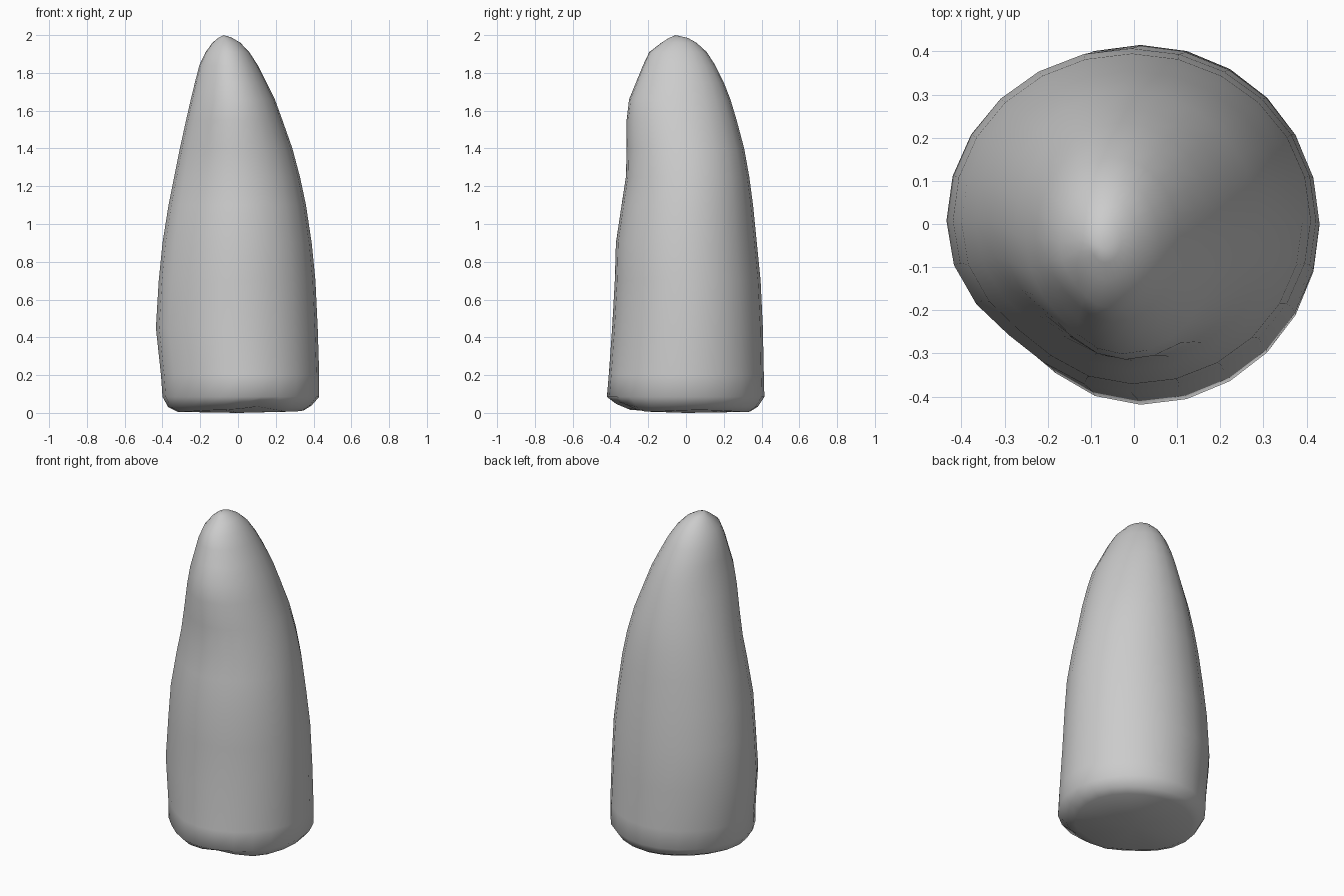
import bpy, bmesh, math

if "Cube" in bpy.data.objects:
    bpy.data.objects.remove(bpy.data.objects["Cube"])

SIDES = 24
# cross-sections: z, x min, x max, y min, y max
RINGS = [
    (0.010, -0.32, 0.35, -0.31, 0.34),
    (0.035, -0.37, 0.39, -0.37, 0.38),
    (0.085, -0.40, 0.43, -0.42, 0.415),
    (0.20, -0.408, 0.43, -0.41, 0.412),
    (0.45, -0.435, 0.422, -0.392, 0.407),
    (0.70, -0.42, 0.41, -0.378, 0.395),
    (0.90, -0.40, 0.39, -0.372, 0.375),
    (1.10, -0.368, 0.36, -0.342, 0.355),
    (1.25, -0.338, 0.328, -0.319, 0.335),
    (1.40, -0.308, 0.288, -0.315, 0.308),
    (1.55, -0.275, 0.235, -0.315, 0.268),
    (1.66, -0.25, 0.195, -0.302, 0.235),
    (1.75, -0.228, 0.15, -0.265, 0.20),
    (1.84, -0.205, 0.105, -0.228, 0.155),
    (1.91, -0.172, 0.06, -0.195, 0.11),
    (1.96, -0.135, 0.012, -0.13, 0.055),
    (1.985, -0.105, -0.03, -0.09, 0.01),
]

bm = bmesh.new()
rings = []
for i, (z, x0, x1, y0, y1) in enumerate(RINGS):
    ring = []
    for k in range(SIDES):
        a = 2 * math.pi * k / SIDES
        # shallow flat on the front left side
        d = math.atan2(math.sin(a - math.radians(229)), math.cos(a - math.radians(229)))
        f = 1 - 0.065 * math.exp(-(d / 0.4) ** 2)
        # slightly chipped rim at the lower front
        dip = 0.025 * math.exp(-((a - math.radians(287)) / 0.3) ** 2) if i < 2 else 0
        wob = 0.005 * math.sin(3 * a + 1) if i < 2 else 0
        ring.append(bm.verts.new(((x0 + x1) / 2 + f * (x1 - x0) / 2 * math.cos(a),
                                  (y0 + y1) / 2 + f * (y1 - y0) / 2 * math.sin(a),
                                  z + dip + wob)))
    rings.append(ring)

# side walls
for r, s in zip(rings, rings[1:]):
    for k in range(SIDES):
        n = (k + 1) % SIDES
        bm.faces.new((r[k], r[n], s[n], s[k]))

# base and rounded tip
base = bm.verts.new((0, 0, 0.0))
tip = bm.verts.new((-0.075, -0.055, 2.0))
for k in range(SIDES):
    n = (k + 1) % SIDES
    bm.faces.new((rings[0][n], rings[0][k], base))
    bm.faces.new((rings[-1][k], rings[-1][n], tip))
bmesh.ops.recalc_face_normals(bm, faces=bm.faces)
for f in bm.faces:
    f.smooth = True

mesh = bpy.data.meshes.new("standing_stone")
bm.to_mesh(mesh)
bm.free()
stone = bpy.data.objects.new("standing_stone", mesh)
bpy.context.collection.objects.link(stone)
